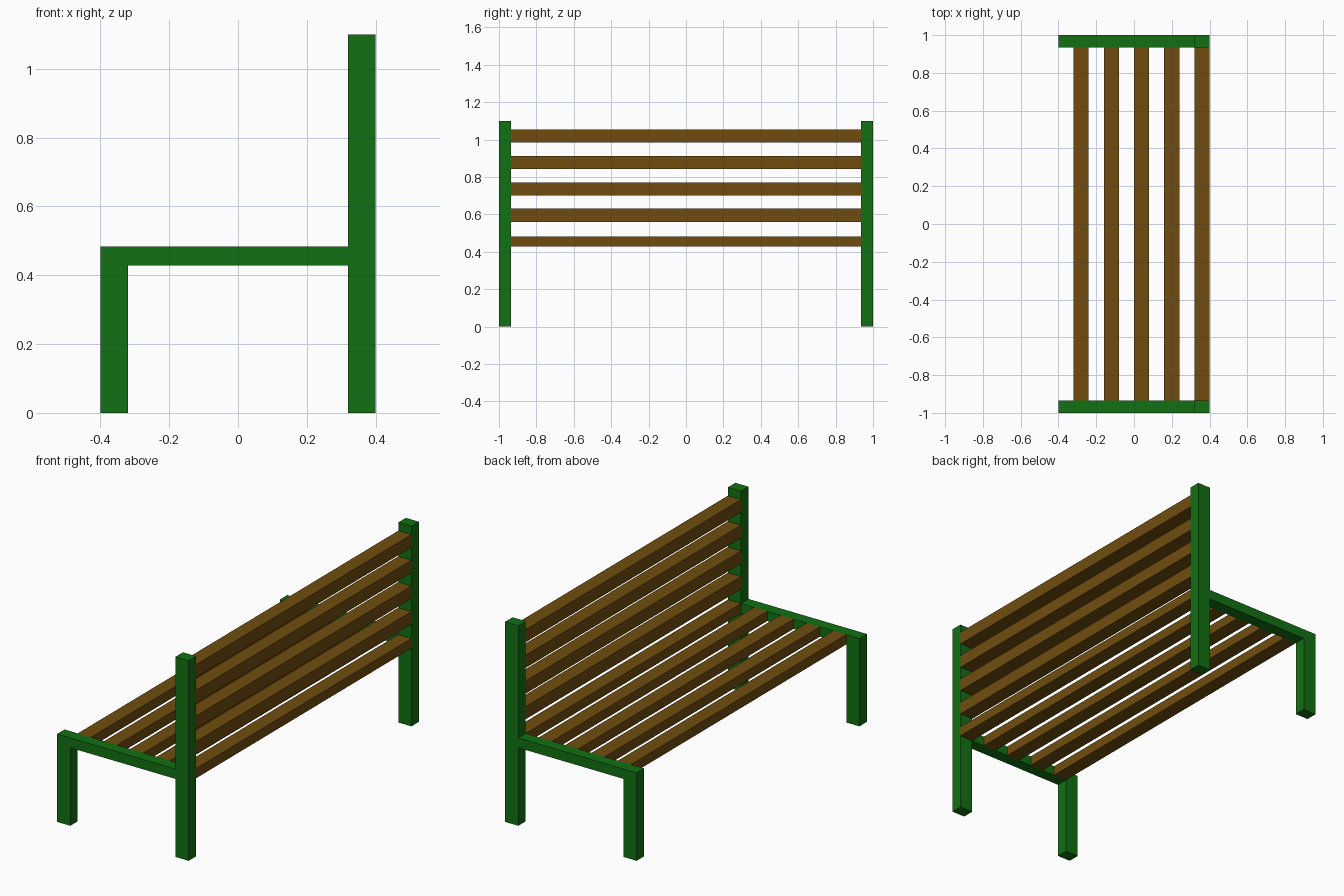
import bpy, bmesh

if "Cube" in bpy.data.objects:
    bpy.data.objects.remove(bpy.data.objects["Cube"])


def material(name, rgb):
    m = bpy.data.materials.new(name)
    m.diffuse_color = (*rgb, 1)
    m.use_nodes = True
    m.node_tree.nodes["Principled BSDF"].inputs["Base Color"].default_value = m.diffuse_color
    return m


green = material("green paint", (0.006, 0.162, 0.006))
brown = material("brown wood", (0.162, 0.073, 0.0045))

SEAT_LOW, SEAT_TOP = 0.429, 0.483
INNER, OUTER = 0.935, 1.0


def extrude_profile(name, pts, y0, y1, mat):
    """Extrude an x-z outline from y0 to y1."""
    bm = bmesh.new()
    face = bm.faces.new([bm.verts.new((x, y0, z)) for x, z in pts])
    ext = bmesh.ops.extrude_face_region(bm, geom=[face])
    bmesh.ops.translate(bm, vec=(0, y1 - y0, 0),
                        verts=[v for v in ext["geom"] if isinstance(v, bmesh.types.BMVert)])
    bmesh.ops.recalc_face_normals(bm, faces=bm.faces)
    mesh = bpy.data.meshes.new(name)
    bm.to_mesh(mesh)
    bm.free()
    mesh.materials.append(mat)
    obj = bpy.data.objects.new(name, mesh)
    bpy.context.collection.objects.link(obj)
    return obj


def slat(name, x, z0, z1):
    pts = [(x, z0), (x + 0.08, z0), (x + 0.08, z1), (x, z1)]
    extrude_profile(name, pts, -INNER, INNER, brown)


# End frame: front leg, seat rail and tall back post in one outline, mirrored
outline = [(-0.4, 0), (-0.32, 0), (-0.32, SEAT_LOW), (0.32, SEAT_LOW), (0.32, 0),
           (0.4, 0), (0.4, 1.1), (0.32, 1.1), (0.32, SEAT_TOP), (-0.4, SEAT_TOP)]
frames = extrude_profile("end_frames", outline, INNER, OUTER, green)
frames.modifiers.new("mirror", 'MIRROR').use_axis = (False, True, False)

# Seat slats
for i in range(5):
    slat(f"seat_slat_{i + 1}", -0.32 + 0.16 * i, SEAT_LOW, SEAT_TOP)

# Backrest slats, flush with the posts
for i in range(4):
    z = 0.561 + 0.141 * i
    slat(f"back_slat_{i + 1}", 0.32, z, z + 0.07)
